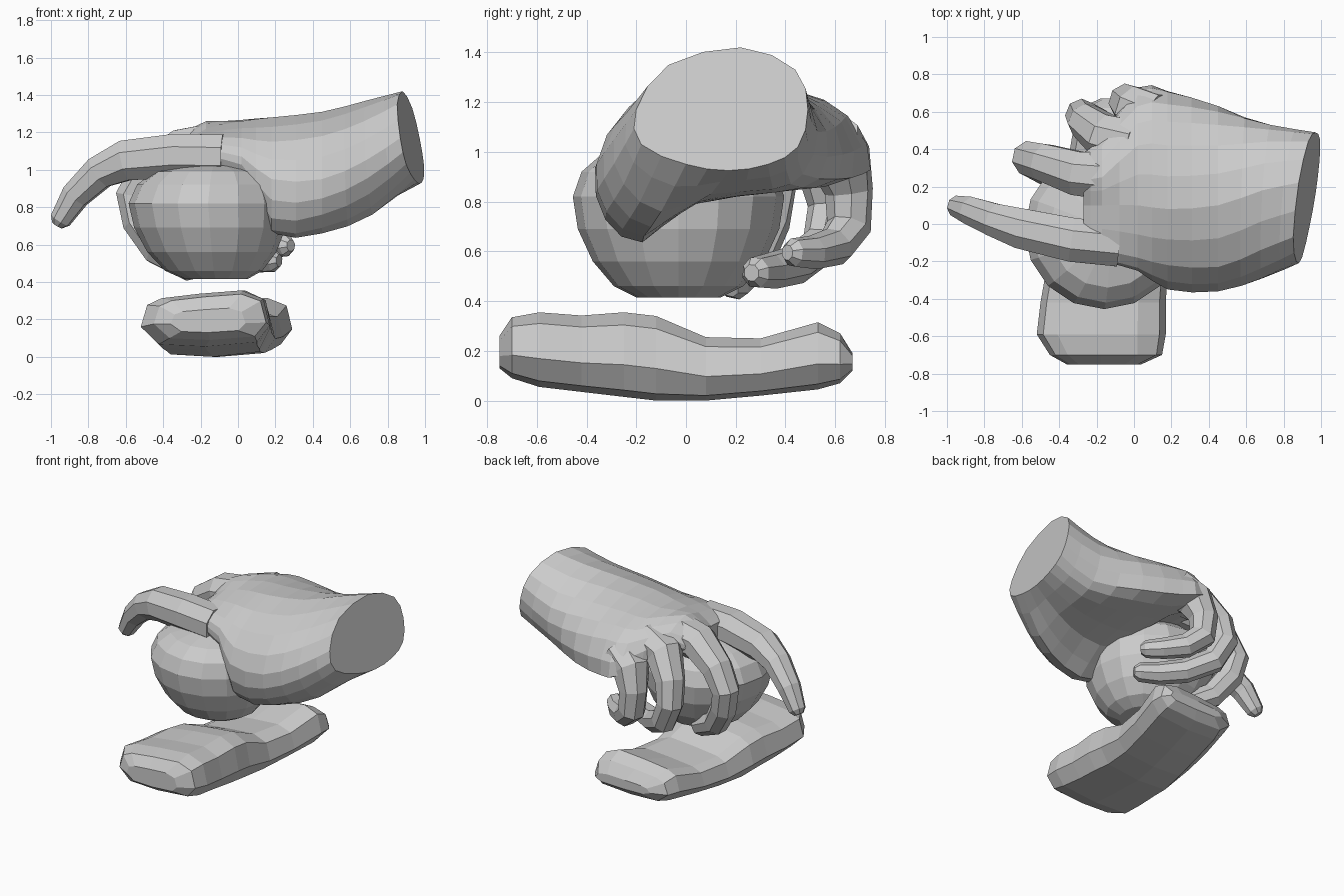
import bpy, bmesh, math
from mathutils import Vector


def loft(name, rings):
    """Skin a closed, flat-shaded surface over rings of equal point count."""
    bm = bmesh.new()
    rows = [[bm.verts.new(p) for p in r] for r in rings]
    n = len(rows[0])
    for a, b in zip(rows, rows[1:]):
        for i in range(n):
            bm.faces.new((a[i], a[(i + 1) % n], b[(i + 1) % n], b[i]))
    bm.faces.new(rows[0])
    bm.faces.new(rows[-1])
    bmesh.ops.recalc_face_normals(bm, faces=bm.faces)
    me = bpy.data.meshes.new(name)
    bm.to_mesh(me)
    bm.free()
    ob = bpy.data.objects.new(name, me)
    bpy.context.collection.objects.link(ob)
    return ob


def mid(a, b, c, d):
    """Smooth midpoint between b and c."""
    return (b + c) * 0.5625 - (a + d) * 0.0625


def refine_ring(r):
    n = len(r)
    return [p for i in range(n) for p in
            (r[i], mid(r[i - 1], r[i], r[(i + 1) % n], r[(i + 2) % n]))]


def refine_rows(rows):
    out, last = [], len(rows) - 1
    for i in range(last):
        quad = (rows[max(i - 1, 0)], rows[i], rows[i + 1], rows[min(i + 2, last)])
        out += [rows[i], [mid(*q) for q in zip(*quad)]]
    return out + [rows[-1]]


def finger(name, path, sides=8):
    """Tapered tube along (x, y, z, radius) points, with a blunt rounded tip."""
    pts = [Vector(p[:3]) for p in path]
    rad = [p[3] * 1.06 for p in path]
    d = (pts[-1] - pts[-2]).normalized()
    pts.append(pts[-1] + d * rad[-1] * 0.55)
    rad.append(rad[-1] * 0.55)
    side, rings = Vector((0, 1, 0)), []
    for i, p in enumerate(pts):
        t = (pts[min(i + 1, len(pts) - 1)] - pts[max(i - 1, 0)]).normalized()
        side = (side - t * side.dot(t)).normalized()
        up = t.cross(side)
        ang = [2 * math.pi * (k + 0.5) / sides for k in range(sides)]
        rings.append([p + rad[i] * (side * math.cos(a) + up * math.sin(a)) for a in ang])
    return loft(name, rings)


# Base slab: stations along y as (y, left, right, bottom, top)
slab = [(-0.75, -0.36, 0.04, 0.13, 0.26), (-0.70, -0.45, 0.15, 0.09, 0.335),
        (-0.59, -0.52, 0.17, 0.055, 0.355), (-0.42, -0.50, 0.17, 0.035, 0.342),
        (-0.25, -0.47, 0.18, 0.015, 0.355), (-0.12, -0.45, 0.18, 0.0, 0.34),
        (0.08, -0.40, 0.20, 0.0, 0.255), (0.30, -0.36, 0.24, 0.02, 0.25),
        (0.53, -0.32, 0.29, 0.045, 0.315), (0.62, -0.29, 0.29, 0.07, 0.27),
        (0.67, -0.18, 0.25, 0.12, 0.19)]
rings = []
for y, l, r, b, t in slab:
    w, h = r - l, t - b
    rings.append([(l + w * u, y, b + h * v) for u, v in
                  ((0, .35), (.05, .74), (.16, .86), (.45, .94), (.78, 1), (.95, .85),
                   (1, .38), (.9, .08), (.5, 0), (.14, .04))])
loft("base_slab", rings)

# Held ball: rings stacked in z as (z, radius, centre x), flattened at the bottom
ball = [(0.415, 0.17, -0.12), (0.46, 0.26, -0.13), (0.56, 0.345, -0.14), (0.69, 0.405, -0.15),
        (0.82, 0.425, -0.16), (0.92, 0.39, -0.15), (0.99, 0.31, -0.14), (1.03, 0.15, -0.13)]
loft("ball", [[(x + r * math.cos(k * math.pi / 8), -0.03 + r * math.sin(k * math.pi / 8), z)
               for k in range(16)] for z, r, x in ball])

# Palm, thumb pad and wrist: (y, z) outlines at stations along x
palm = [
    (0.92, [(0, .95), (-.18, 1.03), (-.2, 1.17), (-.07, 1.35), (.22, 1.42),
            (.44, 1.33), (.49, 1.17), (.45, 1.02), (.33, .95), (.17, .925)]),
    (0.70, [(-.1, .76), (-.25, .87), (-.29, 1.05), (-.14, 1.26), (.18, 1.37),
            (.44, 1.26), (.53, 1.08), (.47, .91), (.35, .85), (.1, .83)]),
    (0.45, [(-.17, .66), (-.32, .76), (-.36, .95), (-.23, 1.18), (.1, 1.31),
            (.42, 1.25), (.6, 1.1), (.61, .89), (.38, .84), (.03, .79)]),
    (0.18, [(-.17, .66), (-.31, .74), (-.35, .95), (-.22, 1.15), (.08, 1.28),
            (.42, 1.25), (.64, 1.14), (.71, .91), (.42, .86), (.03, .81)]),
    (0.02, [(-.15, .94), (-.23, .99), (-.25, 1.07), (-.18, 1.17), (.1, 1.26),
            (.42, 1.25), (.63, 1.15), (.73, .96), (.5, .93), (.1, .98)]),
    (-0.17, [(-.1, 1.0), (-.18, 1.03), (-.2, 1.1), (-.14, 1.17), (.1, 1.22),
             (.25, 1.26), (.42, 1.2), (.47, 1.1), (.35, 1.02), (.1, 1.01)]),
    (-0.27, [(-.08, 1.03), (-.15, 1.05), (-.16, 1.1), (-.12, 1.14), (.1, 1.15),
             (.25, 1.2), (.36, 1.14), (.38, 1.09), (.32, 1.05), (.1, 1.06)])]
rings = []
for x, prof in palm:
    k = 1.0 if x > 0.9 else 0.4 if x > 0.6 else 0   # the wrist cut is slanted
    rings.append(refine_ring([Vector((x + k * (0.15 * (y - .15) - 0.2 * (z - 1.17)), y, z))
                              for y, z in prof]))
loft("palm_and_wrist", refine_rows(rings))

# Fingers
finger("index_finger", [
    (-0.08, -0.11, 1.07, .12), (-0.33, -0.085, 1.075, .12), (-0.60, -0.025, 1.05, .11),
    (-0.74, 0.02, 0.985, .09), (-0.87, 0.07, 0.86, .075), (-0.95, 0.095, 0.73, .055)])
finger("middle_finger", [
    (-0.08, 0.25, 1.13, .13), (-0.30, 0.27, 1.10, .12), (-0.48, 0.33, 0.99, .10),
    (-0.56, 0.35, 0.86, .09), (-0.53, 0.33, 0.72, .085), (-0.43, 0.27, 0.57, .08),
    (-0.25, 0.19, 0.47, .068)])
finger("ring_finger", [
    (0.00, 0.43, 1.11, .13), (-0.16, 0.47, 1.06, .12), (-0.26, 0.55, 0.92, .095),
    (-0.28, 0.58, 0.78, .085), (-0.21, 0.55, 0.63, .08), (-0.06, 0.44, 0.545, .075),
    (0.08, 0.34, 0.52, .07), (0.19, 0.28, 0.515, .06)])
finger("little_finger", [
    (0.12, 0.57, 1.04, .13), (0.0, 0.62, 0.97, .12), (-0.04, 0.655, 0.84, .092),
    (-0.03, 0.655, 0.70, .085), (0.06, 0.60, 0.62, .075), (0.18, 0.51, 0.595, .065),
    (0.26, 0.43, 0.595, .055)])
